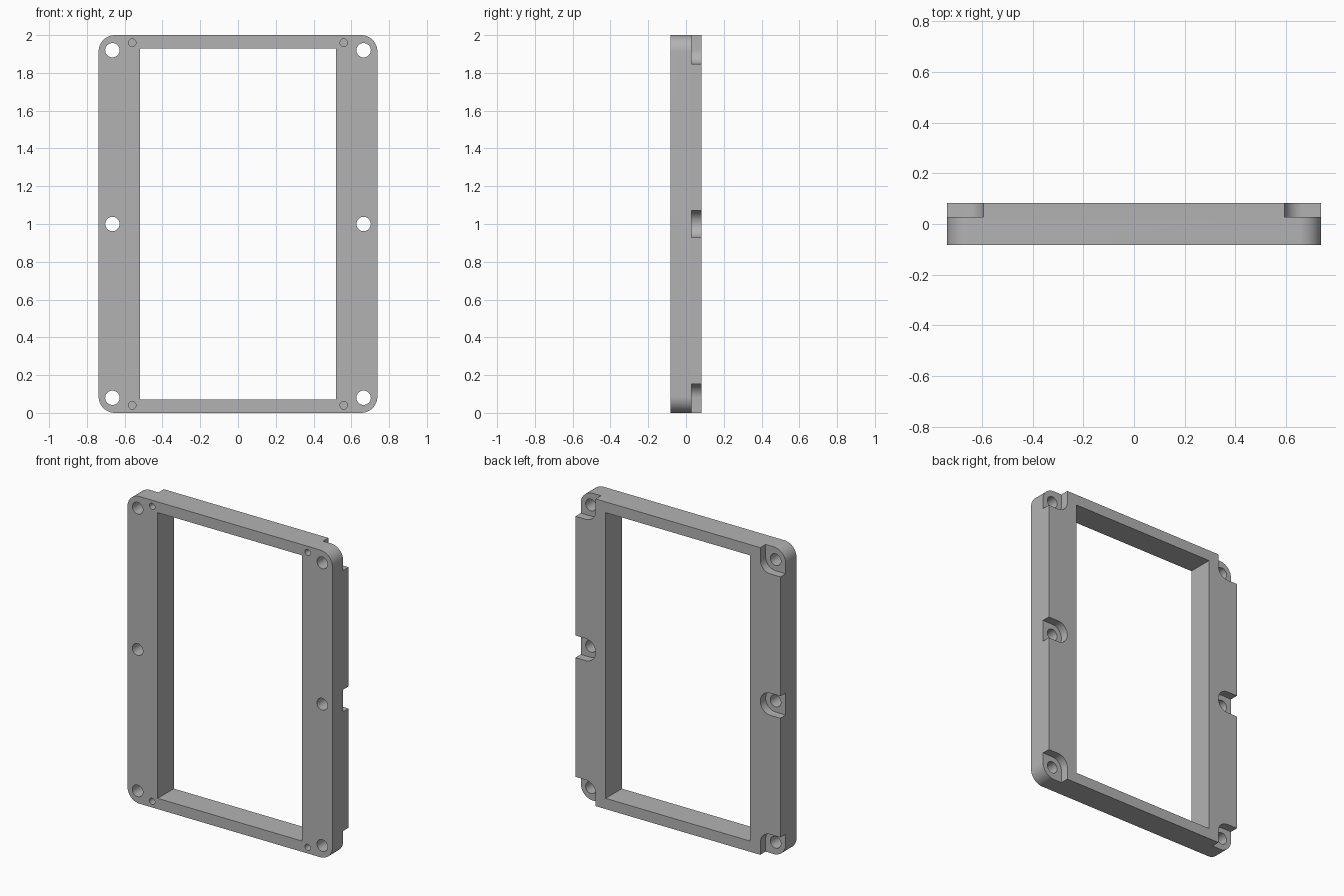
import bpy, bmesh
from math import sin, cos, pi, radians

if "Cube" in bpy.data.objects:
    bpy.data.objects.remove(bpy.data.objects["Cube"])

W, MID, FRONT, BACK = 0.738, 1.0, -0.083, 0.083   # half width, centre height, faces
BOLT_X, BOLT_Z, BOLT_R = 0.665, 0.92, 0.038
POCKET_R, POCKET_FLOOR = 0.072, 0.028

grey = bpy.data.materials.new("grey")
grey.use_nodes = True
colour = (0.45, 0.45, 0.45, 1)
grey.diffuse_color = colour
grey.node_tree.nodes["Principled BSDF"].inputs["Base Color"].default_value = colour


def arc(x, z, r, start, end, steps):
    return [(x + r * cos(start + (end - start) * i / steps),
             z + r * sin(start + (end - start) * i / steps)) for i in range(steps + 1)]


def circle(x, z, r):
    return arc(x, z, r, 0, 2 * pi, 40)[:-1]


def rounded_rect(w, h, r):
    points = []
    for q, (sx, sz) in enumerate([(1, 1), (-1, 1), (-1, -1), (1, -1)]):
        points += arc(sx * (w - r), sz * (h - r), r, q * pi / 2, (q + 1) * pi / 2, 16)
    return points


def mirrored(outline, sx, sz):
    return [(sx * x, sz * z) for x, z in outline]


def prisms(name, outlines, y0, y1):
    """Extrude outlines (relative to the frame centre) along y."""
    bm = bmesh.new()
    for outline in outlines:
        face = bm.faces.new([bm.verts.new((x, y0, MID + z)) for x, z in outline])
        ext = bmesh.ops.extrude_face_region(bm, geom=[face])
        moved = [v for v in ext["geom"] if isinstance(v, bmesh.types.BMVert)]
        bmesh.ops.translate(bm, verts=moved, vec=(0, y1 - y0, 0))
    bmesh.ops.recalc_face_normals(bm, faces=bm.faces)
    mesh = bpy.data.meshes.new(name)
    bm.to_mesh(mesh)
    bm.free()
    mesh.materials.append(grey)
    obj = bpy.data.objects.new(name, mesh)
    bpy.context.collection.objects.link(obj)
    return obj


# Rounded slab and its central window
frame = prisms("frame", [rounded_rect(W, 1.0, 0.087)], FRONT, BACK)
window = [(-0.52, -0.93), (0.52, -0.93), (0.52, 0.93), (-0.52, 0.93)]

# Pockets behind the bolts: corners open on two sides, middles on one
inner = BOLT_X - POCKET_R
corner = arc(BOLT_X, BOLT_Z, POCKET_R, pi, 1.5 * pi, 12) + [
    (0.85, BOLT_Z - POCKET_R), (0.85, 1.1), (inner, 1.1)]
middle = arc(BOLT_X, 0, POCKET_R, pi / 2, 1.5 * pi, 24) + [
    (0.85, -POCKET_R), (0.85, POCKET_R)]
pockets = [mirrored(corner, sx, sz) for sx in (1, -1) for sz in (1, -1)]
pockets += [mirrored(middle, sx, 1) for sx in (1, -1)]

# Through holes for bolts and blind holes for pins
bolts = [circle(sx * BOLT_X, z, BOLT_R) for sx in (1, -1) for z in (-BOLT_Z, 0, BOLT_Z)]
pins = [circle(sx * 0.56, sz * 0.96, 0.02) for sx in (1, -1) for sz in (1, -1)]

cutters = [
    prisms("window_cutter", [window], -0.2, 0.2),
    prisms("pocket_cutter", pockets, POCKET_FLOOR, 0.2),
    prisms("bolt_hole_cutter", bolts, -0.2, 0.2),
    prisms("pin_hole_cutter", pins, -0.2, 0.02),
]
bpy.ops.object.select_all(action="DESELECT")
bpy.context.view_layer.objects.active = frame
frame.select_set(True)
for cutter in cutters:
    cutter.hide_render = True
    cut = frame.modifiers.new(cutter.name, "BOOLEAN")
    cut.operation, cut.solver, cut.object = "DIFFERENCE", "EXACT", cutter
    bpy.ops.object.modifier_apply(modifier=cut.name)
    bpy.data.objects.remove(cutter)

bpy.ops.object.shade_smooth_by_angle(angle=radians(30))
